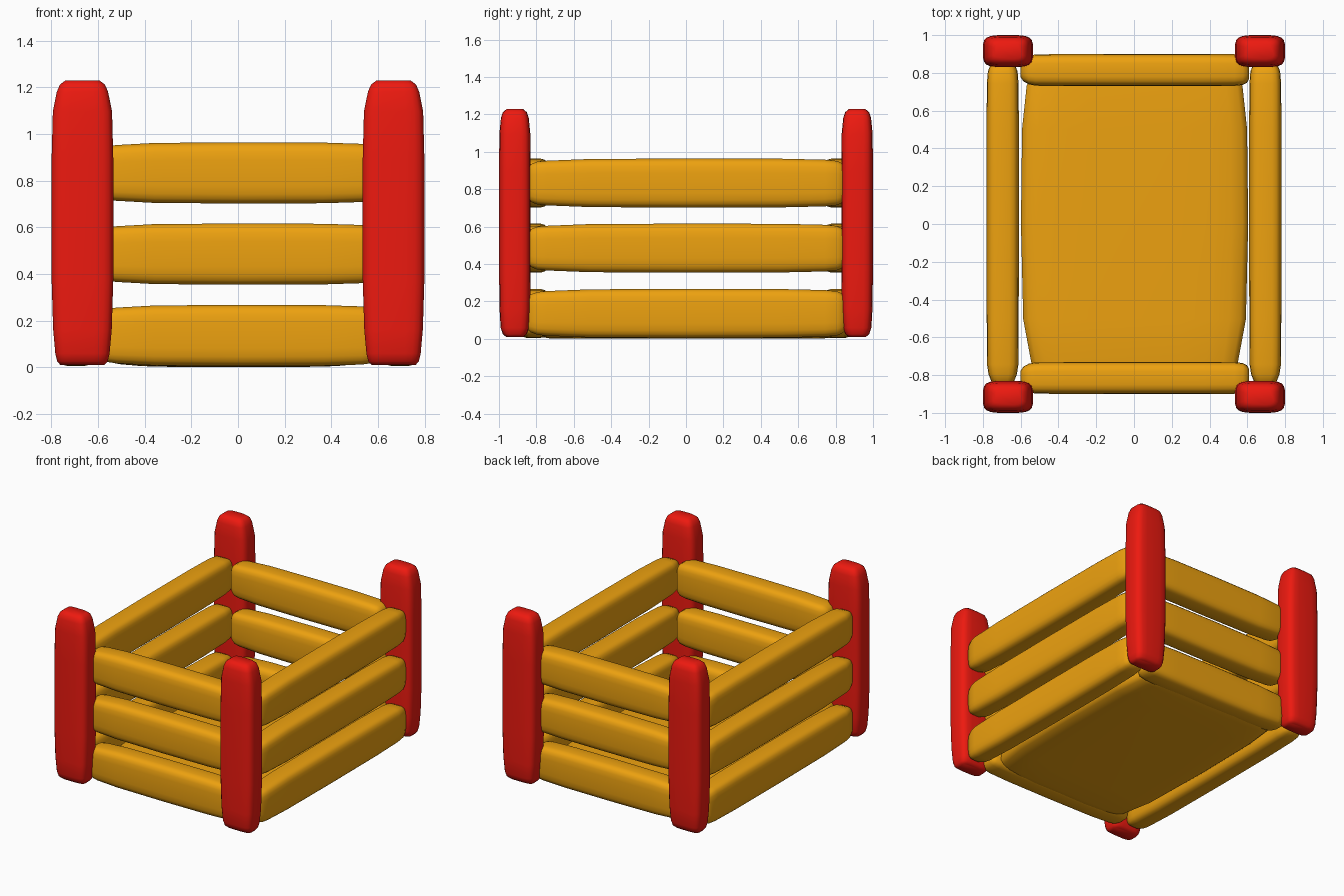
import bpy, bmesh
from math import cos, sin, pi, copysign
from mathutils import Vector

if "Cube" in bpy.data.objects:
    bpy.data.objects.remove(bpy.data.objects["Cube"])


def material(name, rgb):
    m = bpy.data.materials.new(name)
    m.diffuse_color = (*rgb, 1)
    m.use_nodes = True
    m.node_tree.nodes["Principled BSDF"].inputs["Base Color"].default_value = m.diffuse_color
    return m


RED = material("red", (0.85, 0.01, 0.005))
YELLOW = material("yellow", (0.85, 0.36, 0.005))

# (position along half length, width factor, thickness factor)
PLANK = [(-1, .60, .45), (-.975, .76, .70), (-.93, .87, .88), (-.87, .91, .97),
         (-.6, .98, .99), (0, 1, 1), (.6, .99, 1), (.87, .95, .98),
         (.945, .90, .92), (.98, .80, .78), (1, .66, .55)]
POST = [(-1, .72, .55), (-.975, .82, .76), (-.92, .88, .90), (-.75, .95, .97),
        (-.4, 1, 1), (.45, 1, 1), (.78, .96, .98), (.92, .83, .88),
        (.97, .73, .76), (1, .55, .50)]


def rounded_bar(name, center, length, width, thick, axes, stations, mat, n=20, power=4.2):
    """Loft a rounded-rectangle section; axes = (length, width, thickness) axis indices."""
    bm = bmesh.new()
    rings = []
    for t, w, h in stations:
        ring = []
        for i in range(n):
            a = 2 * pi * (i + .5) / n
            c, s = cos(a), sin(a)
            p = Vector(center)
            p[axes[0]] += t * length / 2
            p[axes[1]] += copysign(abs(c) ** (2 / power), c) * w * width / 2
            p[axes[2]] += copysign(abs(s) ** (2 / power), s) * h * thick / 2
            ring.append(bm.verts.new(p))
        rings.append(ring)
    for a, b in zip(rings, rings[1:]):
        for i in range(n):
            j = (i + 1) % n
            bm.faces.new((a[i], a[j], b[j], b[i]))
    bm.faces.new(rings[0])
    bm.faces.new(rings[-1])
    bmesh.ops.recalc_face_normals(bm, faces=bm.faces)
    for f in bm.faces:
        f.smooth = True
    me = bpy.data.meshes.new(name)
    bm.to_mesh(me)
    bm.free()
    me.materials.append(mat)
    ob = bpy.data.objects.new(name, me)
    bpy.context.collection.objects.link(ob)
    return ob


# Corner posts
for sx, nx in ((-1, "left"), (1, "right")):
    for sy, ny in ((-1, "front"), (1, "back")):
        rounded_bar(f"{ny}_{nx}_post", (sx * .667, sy * .915, .62), 1.22, .266, .17,
                    (2, 0, 1), POST, RED)

# Three rows of slats on all four sides
for row, z in enumerate((.136, .485, .833), 1):
    for s, side in ((-1, "front"), (1, "back")):
        rounded_bar(f"{side}_slat_{row}", (.005, s * .815, z), 1.21, .264, .172,
                    (0, 2, 1), PLANK, YELLOW)
    for s, side in ((-1, "left"), (1, "right")):
        rounded_bar(f"{side}_slat_{row}", (s * .695, 0, z), 1.71, .264, .172,
                    (1, 2, 0), PLANK, YELLOW)

# Floor panel: a widened slat lying flat
rounded_bar("floor", (.003, 0, .086), 1.68, 1.21, .172, (1, 0, 2), PLANK, YELLOW)
